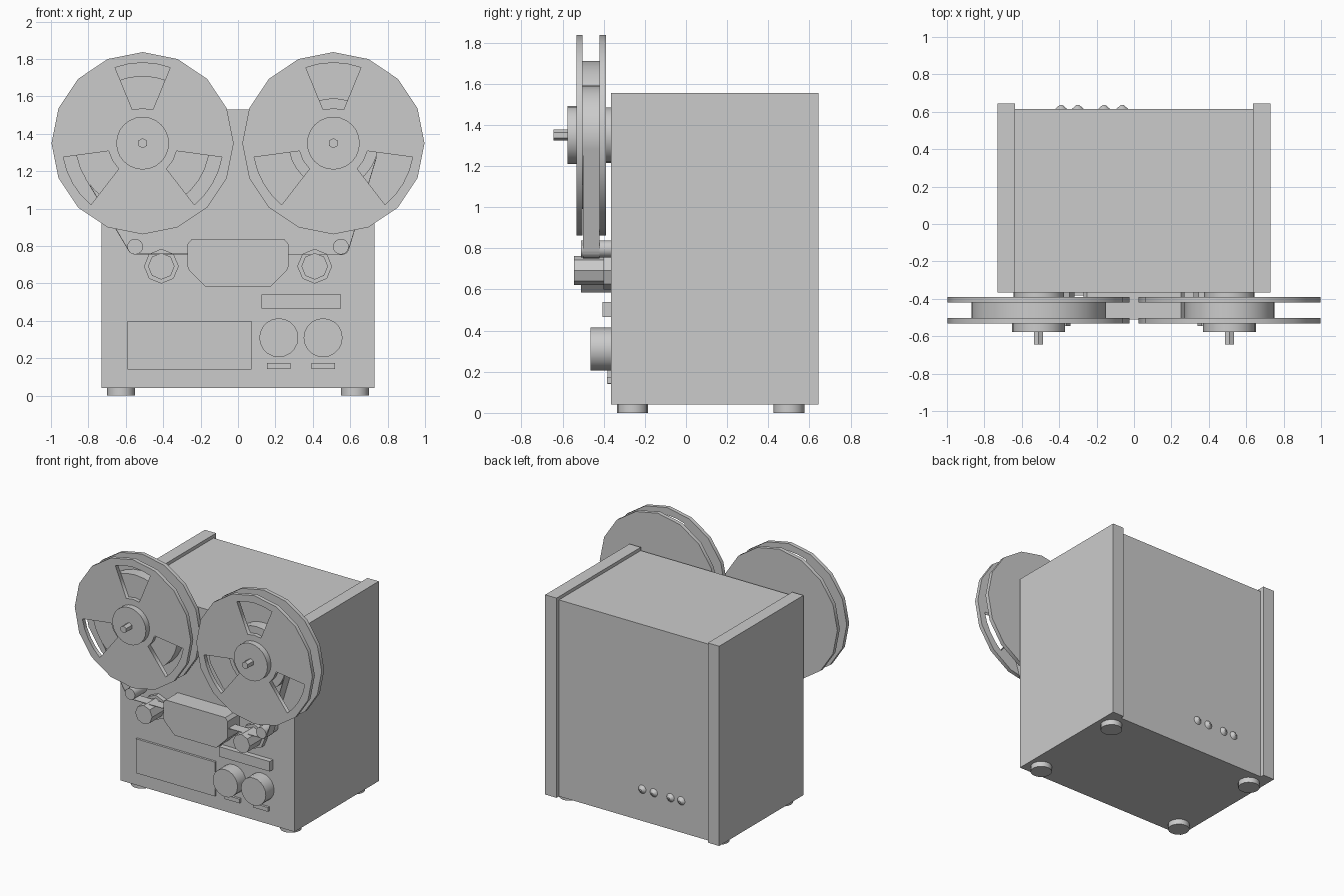
import bpy, bmesh, math
from mathutils import Vector

if "Cube" in bpy.data.objects:
    bpy.data.objects.remove(bpy.data.objects["Cube"])

FRONT = -0.365  # y of the cabinet front face


def finish(name, bm, smooth=False):
    bmesh.ops.recalc_face_normals(bm, faces=bm.faces)
    me = bpy.data.meshes.new(name)
    bm.to_mesh(me)
    bm.free()
    ob = bpy.data.objects.new(name, me)
    bpy.context.collection.objects.link(ob)
    if smooth:
        shade(ob)
    return ob


def shade(ob):
    bpy.ops.object.select_all(action='DESELECT')
    ob.select_set(True)
    bpy.context.view_layer.objects.active = ob
    bpy.ops.object.shade_smooth_by_angle(angle=math.radians(35))


def prism(name, pts, y0, y1, taper=1.0, smooth=False):
    """Extrude an xz outline from y0 to y1; the y1 end is scaled by taper."""
    bm = bmesh.new()
    n = len(pts)
    cx = sum(p[0] for p in pts) / n
    cz = sum(p[1] for p in pts) / n
    a = [bm.verts.new((x, y0, z)) for x, z in pts]
    b = [bm.verts.new((cx + (x - cx) * taper, y1, cz + (z - cz) * taper)) for x, z in pts]
    bm.faces.new(a)
    bm.faces.new(b)
    for i in range(n):
        j = (i + 1) % n
        bm.faces.new((a[i], a[j], b[j], b[i]))
    return finish(name, bm, smooth)


def ring(r, n, x=0.0, z=0.0):
    return [(x + r * math.sin(2 * math.pi * i / n), z + r * math.cos(2 * math.pi * i / n))
            for i in range(n)]


def disc(name, x, z, r, y0, y1, n=24, taper=1.0):
    return prism(name, ring(r, n, x, z), y0, y1, taper, n > 8)


def box(name, x0, x1, y0, y1, z0, z1):
    return prism(name, [(x0, z0), (x1, z0), (x1, z1), (x0, z1)], y0, y1)


def flange(name, x, z, y0, y1, windows):
    """Sixteen-sided reel flange, optionally with three windows."""
    outlines = [ring(0.487, 16)]
    if windows:
        for k in range(3):
            mid = math.radians(90 + 120 * k)
            arc = [(r, math.radians(a)) for r, angs in
                   ((0.43, (-20, -10, 0, 10, 20)), (0.187, (17, 0, -17))) for a in angs]
            outlines.append([(r * math.cos(mid + a), r * math.sin(mid + a)) for r, a in arc])
    cu = bpy.data.curves.new(name, 'CURVE')
    cu.dimensions = '2D'
    cu.fill_mode = 'BOTH'
    cu.extrude = (y1 - y0) / 2
    for pts in outlines:
        sp = cu.splines.new('POLY')
        sp.points.add(len(pts) - 1)
        for p, (px, pz) in zip(sp.points, pts):
            p.co = (px, pz, 0, 1)
        sp.use_cyclic_u = True
    ob = bpy.data.objects.new(name, cu)
    bpy.context.collection.objects.link(ob)
    ob.rotation_euler.x = math.pi / 2
    ob.location = (x, (y0 + y1) / 2, z)
    bpy.ops.object.select_all(action='DESELECT')
    ob.select_set(True)
    bpy.context.view_layer.objects.active = ob
    bpy.ops.object.convert(target='MESH')


def ribbon(name, pts, y0, y1, t=0.004):
    """Thin strip of tape following an xz path."""
    inner = []
    for i, p in enumerate(pts):
        d = (Vector(pts[min(i + 1, len(pts) - 1)]) - Vector(pts[max(i - 1, 0)])).normalized()
        inner.append((p[0] - d.y * t, p[1] + d.x * t))
    bm = bmesh.new()
    rows = [[bm.verts.new(c) for c in ((p[0], y0, p[1]), (p[0], y1, p[1]),
                                       (q[0], y1, q[1]), (q[0], y0, q[1]))]
            for p, q in zip(pts, inner)]
    for a, b in zip(rows, rows[1:]):
        for i in range(4):
            j = (i + 1) % 4
            bm.faces.new((a[i], a[j], b[j], b[i]))
    bm.faces.new(rows[0])
    bm.faces.new(rows[-1])
    finish(name, bm)


# Cabinet, side panels and feet
box("cabinet", -0.635, 0.635, FRONT, 0.615, 0.04, 1.53)
for s, side in ((-1, "left"), (1, "right")):
    x0, x1 = sorted((s * 0.635, s * 0.73))
    box(side + "_side_panel", x0, x1, FRONT, 0.645, 0.04, 1.555)
    for y, end in ((-0.26, "front"), (0.5, "back")):
        bm = bmesh.new()
        bmesh.ops.create_cone(bm, cap_ends=True, segments=16, radius1=0.075,
                              radius2=0.075, depth=0.045)
        bmesh.ops.translate(bm, verts=bm.verts, vec=(s * 0.625, y, 0.0225))
        finish(f"{end}_{side}_foot", bm, True)

# Reels, tape packs, guides, transport knobs and tape
RX, RZ = 0.51, 1.35
GX, GZ, GR = 0.55, 0.797, 0.042
for s, side, pack in ((-1, "left", 0.36), (1, "right", 0.24)):
    x = s * RX
    disc(side + "_reel_mount", x, RZ, 0.135, FRONT, -0.39)
    flange(side + "_rear_flange", x, RZ, -0.42, -0.39, False)
    disc(side + "_tape_pack", x, RZ, pack, -0.42, -0.503, 32)
    flange(side + "_front_flange", x, RZ, -0.533, -0.503, True)
    disc(side + "_hub_cap", x, RZ, 0.141, -0.533, -0.577)
    disc(side + "_spindle", x, RZ, 0.027, -0.577, -0.645, 6)
    disc(side + "_tape_guide", s * GX, GZ, GR, FRONT, -0.51, 16)
    disc(side + "_knob_skirt", s * 0.41, 0.692, 0.093, FRONT, -0.40, 8)
    disc(side + "_transport_knob", s * 0.41, 0.692, 0.071, -0.40, -0.545, 8)
    # tape leaves the pack on its outer tangent, wraps the guide, runs to the head cover
    dx, dz = GX - RX, GZ - RZ
    a = math.atan2(dz, dx) + math.acos((pack - GR) / math.hypot(dx, dz))
    path = [(RX + pack * math.cos(a), RZ + pack * math.sin(a))]
    for i in range(5):
        b = a + (-math.pi / 2 - a) * i / 4
        path.append((GX + GR * math.cos(b), GZ + GR * math.sin(b)))
    path.append((0.25, GZ - GR))
    ribbon(side + "_tape", [(s * px, pz) for px, pz in path], -0.50, -0.42)

# Head cover with chamfered corners
half = [(0.175, 0.585), (0.262, 0.672), (0.27, 0.69), (0.27, 0.81), (0.25, 0.834)]
prism("head_cover", half + [(-x, z) for x, z in reversed(half)], FRONT, -0.51)

# Lower control panel
box("counter_bar", 0.125, 0.55, -0.405, FRONT, 0.465, 0.54)
box("meter_panel", -0.59, 0.073, -0.382, FRONT, 0.14, 0.40)
for x, side in ((0.218, "left"), (0.455, "right")):
    disc(side + "_level_knob", x, 0.31, 0.104, FRONT, -0.465, 20)
    box(side + "_button", x - 0.063, x + 0.063, -0.383, FRONT, 0.143, 0.175)

# Rear sockets
for i, x in enumerate((-0.39, -0.30, -0.16, -0.063)):
    disc(f"rear_socket_{i + 1}", x, 0.28, 0.038, 0.61, 0.636, 12, 0.2)
